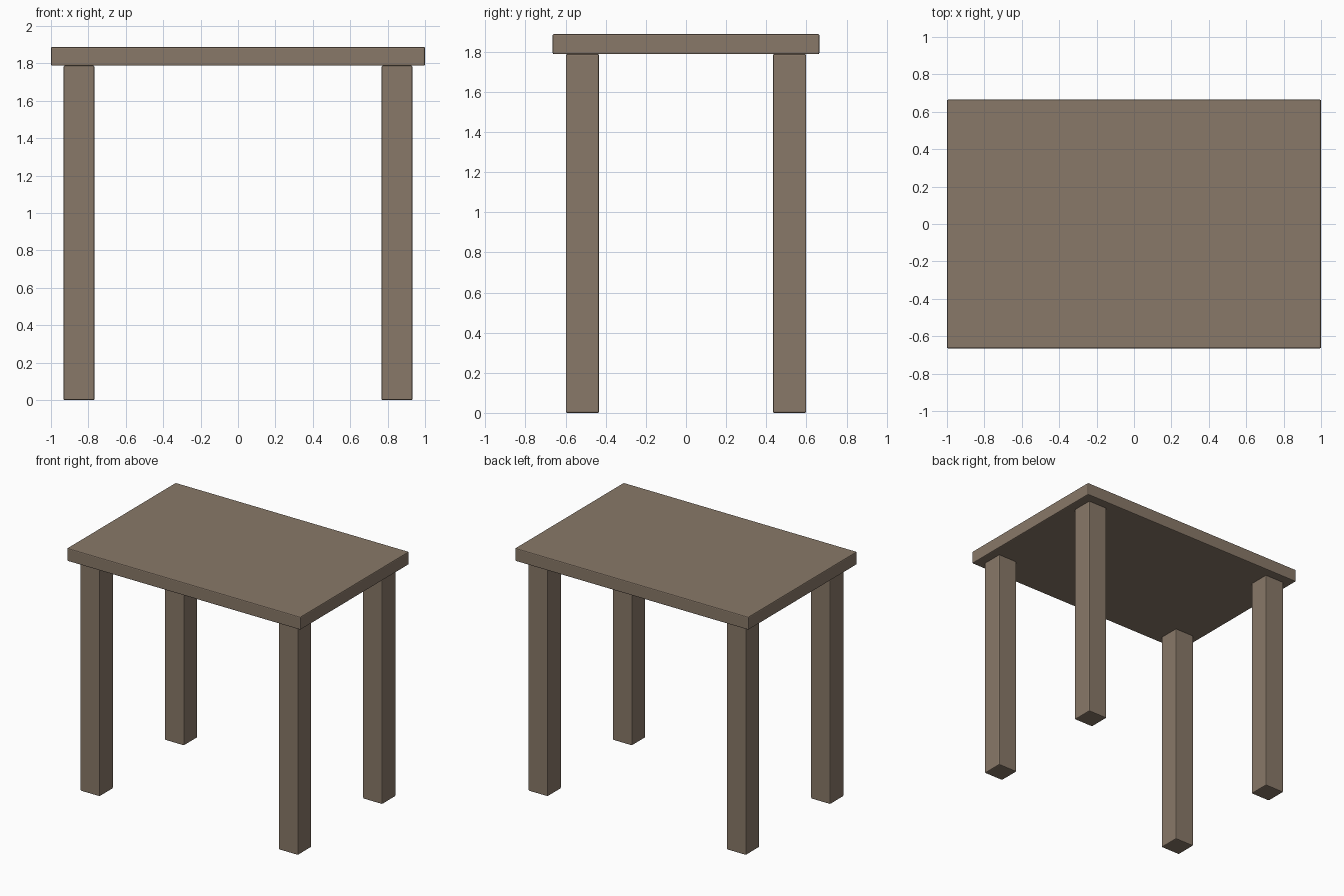
import bpy

if "Cube" in bpy.data.objects:
    bpy.data.objects.remove(bpy.data.objects["Cube"])

wood = bpy.data.materials.new("brown_wood")
wood.diffuse_color = (0.25, 0.19, 0.14, 1)
wood.use_nodes = True
wood.node_tree.nodes["Principled BSDF"].inputs["Base Color"].default_value = wood.diffuse_color


def box(name, center, size, bevel=0.007):
    """Box with slightly eased edges."""
    bpy.ops.mesh.primitive_cube_add(size=1, location=center)
    obj = bpy.context.object
    obj.name = name
    obj.scale = size
    bpy.ops.object.transform_apply(location=False, rotation=False, scale=True)
    mod = obj.modifiers.new("eased_edges", 'BEVEL')
    mod.width = bevel
    mod.segments = 2
    obj.data.materials.append(wood)
    return obj


LEG_H, LEG_W = 1.788, 0.166
TOP_T = 0.1

# Table top
box("table_top", (0, 0, LEG_H + TOP_T / 2), (2.0, 1.33, TOP_T))

# Four legs, inset from the corners
for side, sx in (("left", -1), ("right", 1)):
    for end, sy in (("front", -1), ("back", 1)):
        box(f"{end}_{side}_leg", (sx * 0.85, sy * 0.516, LEG_H / 2),
            (LEG_W, LEG_W, LEG_H))
